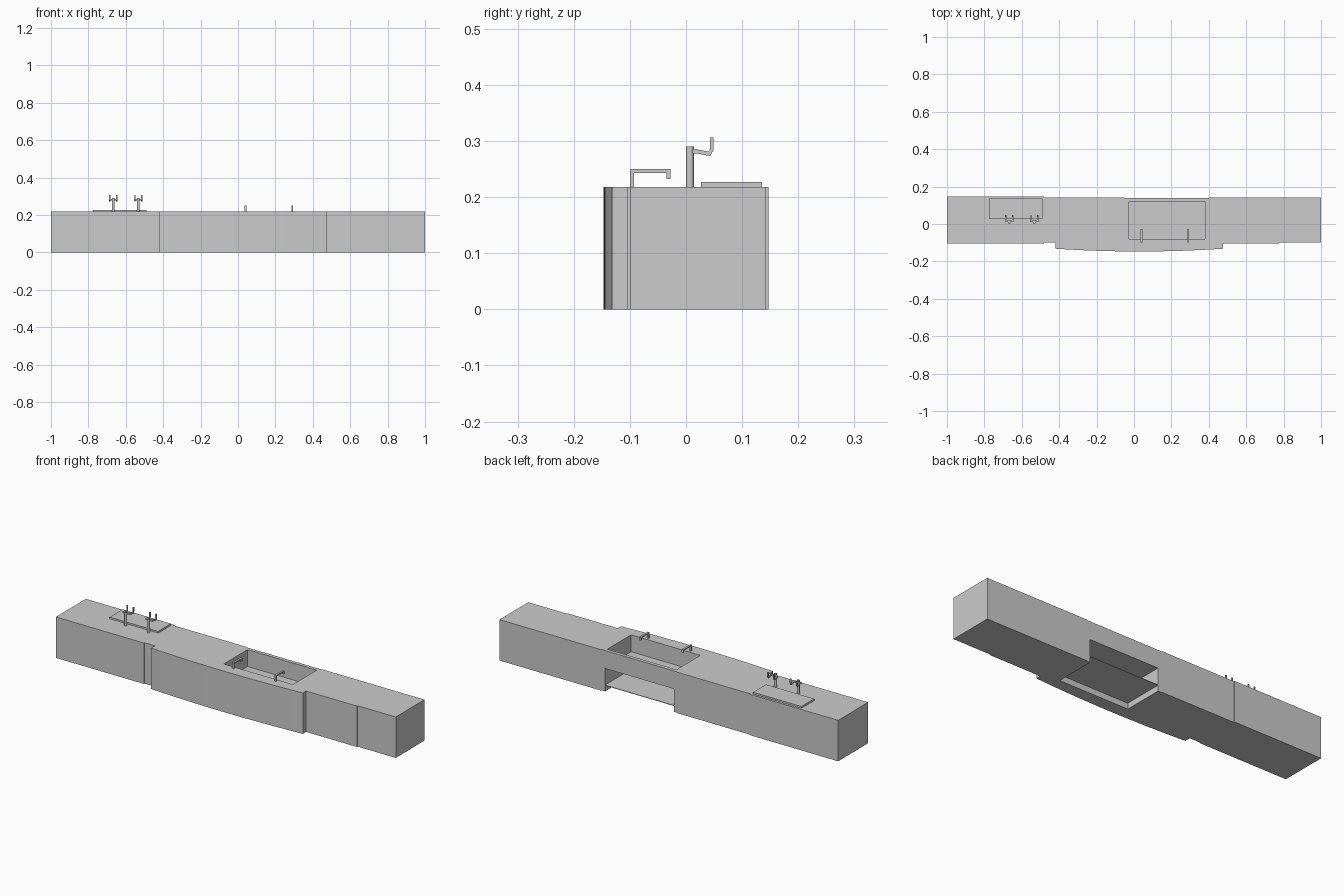
import bpy, bmesh
from mathutils import Vector

cube = bpy.data.objects.get("Cube")
if cube:
    bpy.data.objects.remove(cube, do_unlink=True)

grey = bpy.data.materials.new("light_grey")
grey.use_nodes = True
grey.diffuse_color = (0.6, 0.6, 0.6, 1)
grey.node_tree.nodes["Principled BSDF"].inputs["Base Color"].default_value = (0.6, 0.6, 0.6, 1)

TOP = 0.218


def finish(name, bm):
    bmesh.ops.recalc_face_normals(bm, faces=bm.faces)
    mesh = bpy.data.meshes.new(name)
    bm.to_mesh(mesh)
    bm.free()
    mesh.materials.append(grey)
    obj = bpy.data.objects.new(name, mesh)
    bpy.context.collection.objects.link(obj)
    return obj


def prism(name, points, depth):
    """Extrude a closed outline of 3D points along a vector."""
    bm = bmesh.new()
    face = bm.faces.new([bm.verts.new(p) for p in points])
    out = bmesh.ops.extrude_face_region(bm, geom=[face])
    moved = [v for v in out["geom"] if isinstance(v, bmesh.types.BMVert)]
    bmesh.ops.translate(bm, verts=moved, vec=Vector(depth))
    return finish(name, bm)


def box(name, x, y, z):
    outline = [(x[0], y[0], z[0]), (x[1], y[0], z[0]), (x[1], y[1], z[0]), (x[0], y[1], z[0])]
    return prism(name, outline, (0, 0, z[1] - z[0]))


def side_prism(name, x, width, yz):
    """Extrude a side profile across x."""
    return prism(name, [(x - width / 2, y, z) for y, z in yz], (width, 0, 0))


# Counter outline: stepped blocks with a gently bowed front
bow = []
for i in range(17):
    t = i / 16 * 2 - 1
    bow.append((0.0275 + 0.4475 * t, -0.147 + 0.015 * t * t))
outline = [(-1, -0.105), (-0.48, -0.105), (-0.48, -0.1), (-0.42, -0.1)] + bow + [
    (0.475, -0.105), (0.775, -0.105), (0.775, -0.1), (1, -0.1),
    (1, 0.142), (0.4, 0.142), (0.4, 0.139), (-0.05, 0.139),
    (-0.05, 0.142), (-0.48, 0.142), (-0.48, 0.147), (-1, 0.147)]
counter = prism("counter", [(x, y, 0) for x, y in outline], (0, 0, TOP))

# Sink basin and the under-sink cupboard, open at the back and bottom
cutters = [box("sink_cutter", (-0.028, 0.38), (-0.08, 0.12), (0.128, 0.3)),
           box("cupboard_cutter", (-0.028, 0.38), (-0.078, 0.2), (-0.1, 0.122))]
bpy.context.view_layer.objects.active = counter
for cutter in cutters:
    mod = counter.modifiers.new("cut", "BOOLEAN")
    mod.operation = "DIFFERENCE"
    mod.solver = "EXACT"
    mod.object = cutter
    bpy.ops.object.modifier_apply(modifier=mod.name)
for cutter in cutters:
    bpy.data.objects.remove(cutter, do_unlink=True)

box("cupboard_shelf", (-0.028, 0.38), (-0.078, 0.139), (0.031, 0.034))
box("drip_tray", (-0.775, -0.49), (0.027, 0.135), (TOP, 0.227))

# Sink faucets: square pipe bent over the basin
for i, x in enumerate((0.04, 0.29)):
    side_prism(f"sink_faucet_{i + 1}", x, 0.01, [
        (-0.1, TOP), (-0.093, TOP), (-0.093, 0.243), (-0.035, 0.243),
        (-0.035, 0.232), (-0.028, 0.232), (-0.028, 0.25), (-0.1, 0.25)])

# Beer taps: round column, cross bar and two upturned arms
for i, x in enumerate((-0.667, -0.533)):
    bm = bmesh.new()
    bmesh.ops.create_cone(bm, cap_ends=True, segments=20, radius1=0.007, radius2=0.007, depth=0.072)
    bmesh.ops.translate(bm, verts=bm.verts, vec=(x, 0.007, TOP + 0.036))
    column = finish(f"tap_column_{i + 1}", bm)
    bpy.ops.object.select_all(action="DESELECT")
    column.select_set(True)
    bpy.context.view_layer.objects.active = column
    bpy.ops.object.shade_smooth_by_angle()
    box(f"tap_bar_{i + 1}", (x - 0.022, x + 0.022), (0.012, 0.021), (0.278, 0.286))
    for side in (-1, 1):
        side_prism(f"tap_arm_{i + 1}_{'left' if side > 0 else 'right'}", x + side * 0.018, 0.007, [
            (0.014, 0.279), (0.043, 0.273), (0.049, 0.284), (0.049, 0.306),
            (0.043, 0.306), (0.043, 0.286), (0.04, 0.281), (0.014, 0.286)])
